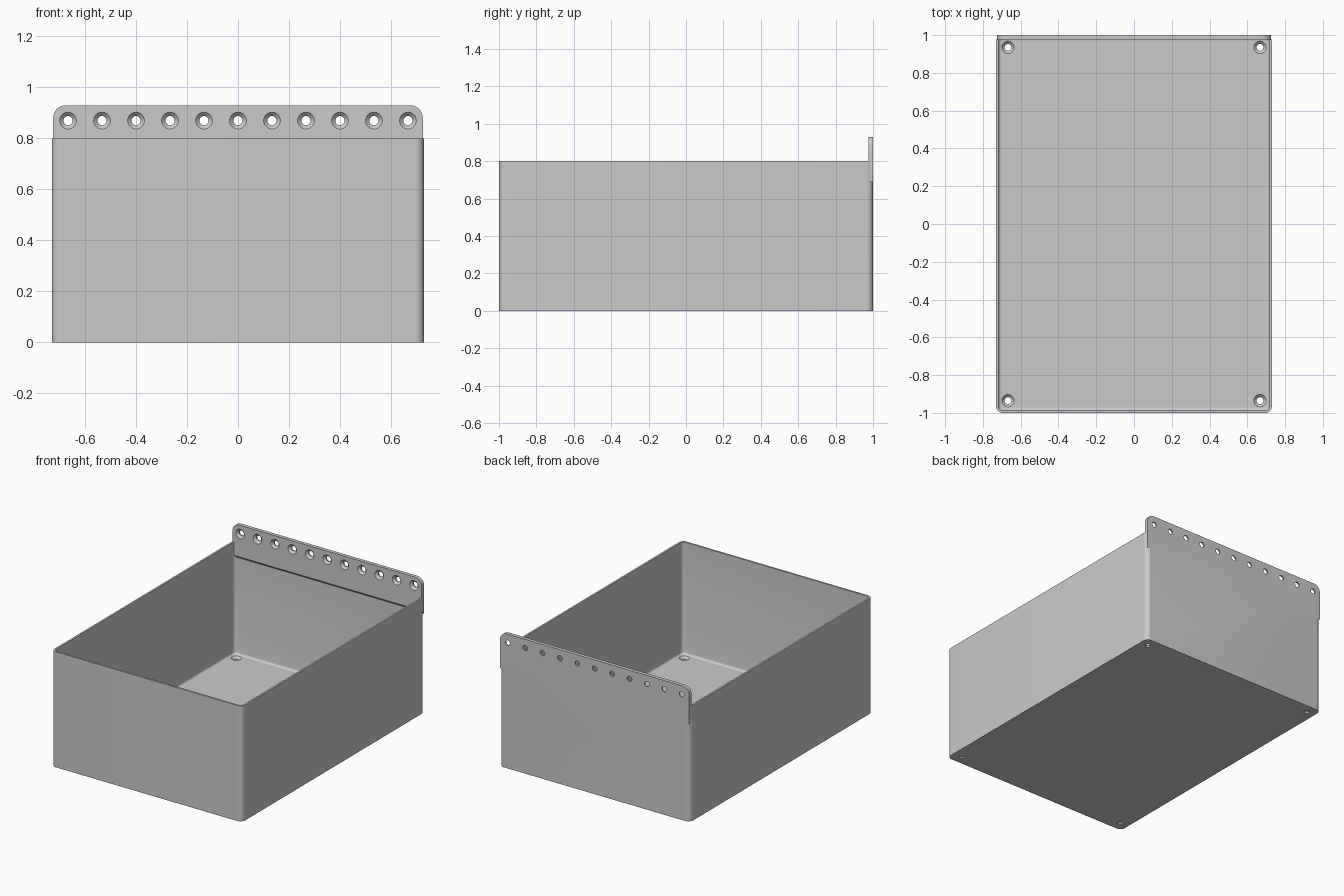
import bpy, bmesh, math
from mathutils import Matrix, Vector

cube = bpy.data.objects.get("Cube")
if cube:
    bpy.data.objects.remove(cube)

grey = bpy.data.materials.new("plain grey")
grey.use_nodes = True
colour = (0.6, 0.6, 0.6, 1)
grey.diffuse_color = colour
grey.node_tree.nodes["Principled BSDF"].inputs["Base Color"].default_value = colour

HALF_X, HALF_Y, HEIGHT = 0.73, 1.0, 0.8
WALL, FLOOR, RADIUS = 0.013, 0.025, 0.035


def rounded_rect(hx, hy, r, z, steps=8):
    pts = []
    for i, (sx, sy) in enumerate([(1, 1), (-1, 1), (-1, -1), (1, -1)]):
        for k in range(steps + 1):
            a = math.pi / 2 * (i + k / steps)
            pts.append(Vector((sx * (hx - r) + r * math.cos(a),
                               sy * (hy - r) + r * math.sin(a), z)))
    return pts


def circle(r, z, n=32):
    return [Vector((r * math.cos(math.tau * i / n), r * math.sin(math.tau * i / n), z))
            for i in range(n)]


def loft(bm, rings, matrix=Matrix()):
    """Closed solid through a series of matching rings."""
    loops = [[bm.verts.new(matrix @ p) for p in ring] for ring in rings]
    for a, b in zip(loops, loops[1:]):
        for i in range(len(a)):
            j = (i + 1) % len(a)
            bm.faces.new((a[i], a[j], b[j], b[i]))
    bm.faces.new(loops[0][::-1])
    bm.faces.new(loops[-1])


def make_object(name, bm):
    bmesh.ops.recalc_face_normals(bm, faces=bm.faces)
    mesh = bpy.data.meshes.new(name)
    bm.to_mesh(mesh)
    bm.free()
    mesh.materials.append(grey)
    obj = bpy.data.objects.new(name, mesh)
    bpy.context.collection.objects.link(obj)
    return obj


def boolean(target, tool, operation):
    mod = target.modifiers.new(operation.lower(), 'BOOLEAN')
    mod.object, mod.operation, mod.solver = tool, operation, 'EXACT'
    bpy.context.view_layer.objects.active = target
    bpy.ops.object.modifier_apply(modifier=mod.name)
    bpy.data.objects.remove(tool)


# Open bin: outer shell, rim, inner wall and eased floor edge
inset = [(0, 0), (0, HEIGHT), (WALL, HEIGHT)]
for k in range(5):
    a = math.pi / 2 * k / 4
    ease = 0.015
    inset.append((WALL + ease * (1 - math.cos(a)), FLOOR + ease * (1 - math.sin(a))))
bm = bmesh.new()
loft(bm, [rounded_rect(HALF_X - d, HALF_Y - d, max(RADIUS - d, 0.005), z)
          for d, z in inset])
storage_bin = make_object("storage_bin", bm)

# Hanging flange: rounded top corners, sloping underside
FRONT, TOP, END, CORNER = 0.975, 0.93, 0.725, 0.05
outline = [(END, 0.68), (-END, 0.68)]
for side in (-1, 1):
    for k in range(9):
        a = math.pi / 2 * k / 8
        a = math.pi - a if side < 0 else math.pi / 2 - a
        outline.append((side * (END - CORNER) + CORNER * math.cos(a),
                        TOP - CORNER + CORNER * math.sin(a)))
bm = bmesh.new()
loft(bm, [[Vector((x, y, z + (0.03 if y == FRONT and z < 0.7 else 0))) for x, z in outline]
          for y in (FRONT, HALF_Y)])
flange = make_object("hanging_flange", bm)
boolean(storage_bin, flange, 'UNION')

# Countersunk screw holes through the flange and the floor corners
bm = bmesh.new()
profile = [(0.033, 0.01), (0.033, 0), (0.018, -0.015), (0.018, -0.05)]
rings = [circle(r, z) for r, z in profile]
facing_front = Matrix.Rotation(math.pi / 2, 4, 'X')
for i in range(11):
    x = (i - 5) * 0.1333
    loft(bm, rings, Matrix.Translation((x, FRONT, 0.87)) @ facing_front)
for x in (-0.667, 0.667):
    for y in (-0.935, 0.935):
        loft(bm, rings, Matrix.Translation((x, y, FLOOR)))
holes = make_object("screw_hole_cutter", bm)
holes.hide_render = True
boolean(storage_bin, holes, 'DIFFERENCE')

bpy.ops.object.select_all(action='DESELECT')
storage_bin.select_set(True)
bpy.context.view_layer.objects.active = storage_bin
bpy.ops.object.shade_smooth_by_angle(angle=math.radians(30))
